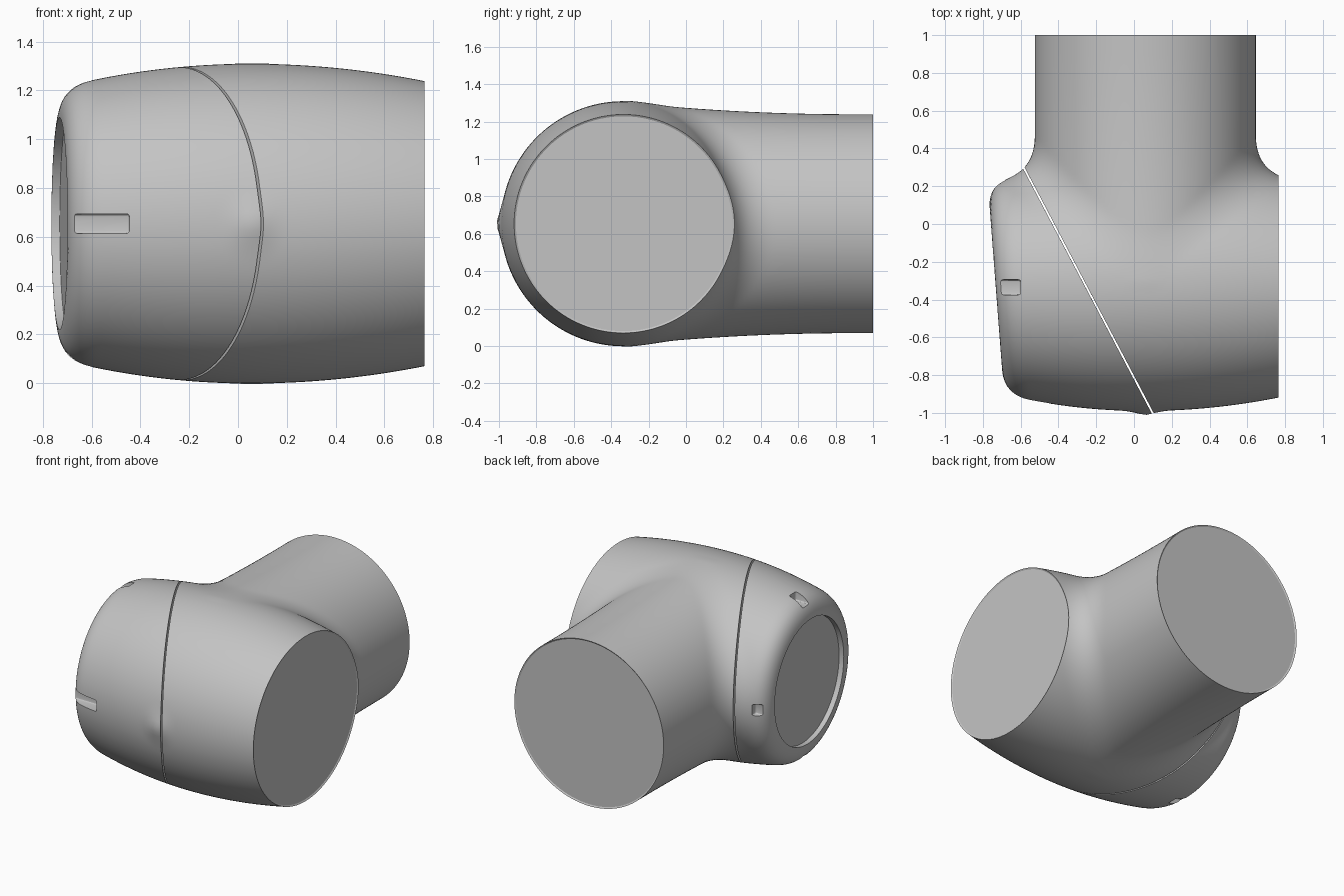
import bpy, bmesh
from math import hypot, pi
from mathutils import Vector, Matrix

if "Cube" in bpy.data.objects:
    bpy.data.objects.remove(bpy.data.objects["Cube"], do_unlink=True)

AXIS_Y, AXIS_Z = -0.335, 0.654
END_CO = Vector((-0.732, AXIS_Y, AXIS_Z))
END_NO = Vector((-0.997, -0.077, 0)).normalized()
SEAM_CO = Vector((-0.585, 0.3, AXIS_Z))
SEAM_NO = Vector((0.885, 0.465, 0)).normalized()

grey = bpy.data.materials.new("light grey")
grey.use_nodes = True
grey.diffuse_color = (0.55, 0.55, 0.55, 1)
grey.node_tree.nodes["Principled BSDF"].inputs["Base Color"].default_value = (0.55, 0.55, 0.55, 1)


def blend(a, b, k):
    """Smallest of two distances, with a fillet of size k."""
    h = max(k - abs(a - b), 0)
    return min(a, b) - h * h / (4 * k)


def shape(p):
    """Distance field of the barrel, its side branch and the rounded tilted end."""
    x, y, z = p.x, p.y, p.z - AXIS_Z
    bulge = 0.139 if x > 0.05 else 0.16
    barrel = hypot(y - AXIS_Y, z) - (0.655 - bulge * (x - 0.05) ** 2)
    t = max(0, (0.9 - max(y, AXIS_Y)) / 1.235)
    tall = 0.585 + 0.065 * t * t
    branch = (hypot((x - 0.06) / 0.585, z / tall) - 1) * 0.6 + max(0, AXIS_Y - y)
    k = 0.02 + 0.18 * max(0, 1 - (z / 0.65) ** 2)
    d = blend(barrel, branch, k)
    d = -blend(-d, -(p - END_CO).dot(END_NO), 0.13)
    return max(d, x - 0.85, y - 1.08)


def project(bm):
    e = 0.001
    steps = [Vector((e, 0, 0)), Vector((0, e, 0)), Vector((0, 0, e))]
    for v in bm.verts:
        for _ in range(2):
            d = shape(v.co)
            g = Vector([(shape(v.co + s) - d) / e for s in steps])
            if g.length_squared > 0.01:
                v.co -= g * (d / g.length_squared)


def add_object(name, bm):
    mesh = bpy.data.meshes.new(name)
    bm.to_mesh(mesh)
    bm.free()
    mesh.materials.append(grey)
    obj = bpy.data.objects.new(name, mesh)
    bpy.context.collection.objects.link(obj)
    return obj


def activate(obj):
    bpy.ops.object.select_all(action='DESELECT')
    obj.select_set(True)
    bpy.context.view_layer.objects.active = obj


def cylinder(bm, start, end, radius, segments=96):
    axis = end - start
    turn = axis.to_track_quat('Z', 'Y').to_matrix().to_4x4()
    bmesh.ops.create_cone(bm, cap_ends=True, segments=segments, radius1=radius, radius2=radius,
                          depth=axis.length, matrix=Matrix.Translation((start + end) / 2) @ turn)


def slice_off(bm, co, no, rim=0.0):
    """Remove everything beyond a plane, close the cut and optionally sink its face."""
    geom = bm.verts[:] + bm.edges[:] + bm.faces[:]
    cut = bmesh.ops.bisect_plane(bm, geom=geom, dist=0.0005, plane_co=co, plane_no=no, clear_outer=True)
    edges = [g for g in cut["geom_cut"] if isinstance(g, bmesh.types.BMEdge)]
    faces = bmesh.ops.edgeloop_fill(bm, edges=edges)["faces"]
    bmesh.ops.recalc_face_normals(bm, faces=bm.faces[:])
    if rim:
        face = bmesh.ops.extrude_discrete_faces(bm, faces=faces)["faces"][0]
        centre = face.calc_center_bounds()
        for v in face.verts:
            v.co += (centre - v.co).normalized() * rim - no * 0.006


# Rough union of the two tubes, remeshed and drawn onto the smooth blended surface
bm = bmesh.new()
cylinder(bm, END_CO, Vector((0.85, AXIS_Y, AXIS_Z)), 0.6)
cylinder(bm, Vector((0.06, AXIS_Y, AXIS_Z)), Vector((0.06, 1.08, AXIS_Z)), 0.585)
rough = add_object("rough_body", bm)
activate(rough)
remesh = rough.modifiers.new("Remesh", 'REMESH')
remesh.mode = 'VOXEL'
remesh.voxel_size = 0.025
bpy.ops.object.modifier_apply(modifier=remesh.name)
body = bmesh.new()
body.from_mesh(rough.data)
bpy.data.objects.remove(rough, do_unlink=True)
project(body)
for _ in range(3):
    bmesh.ops.smooth_vert(body, verts=body.verts[:], factor=0.5,
                          use_axis_x=True, use_axis_y=True, use_axis_z=True)
    project(body)

# Main housing with flat, slightly sunk flange faces
bm = body.copy()
slice_off(bm, Vector((0.764, 0, 0)), Vector((1, 0, 0)), 0.01)
slice_off(bm, Vector((0, 1, 0)), Vector((0, 1, 0)), 0.01)
slice_off(bm, SEAM_CO + SEAM_NO * 0.005, -SEAM_NO)
housing = add_object("main_housing", bm)

# End cap beyond the slanted seam
slice_off(body, SEAM_CO - SEAM_NO * 0.005, SEAM_NO)
end_cap = add_object("end_cap", body)

# Cutters: round recess in the end, and four slots around the rim
cutters = []
bm = bmesh.new()
cylinder(bm, END_CO - END_NO * 0.035, END_CO + END_NO * 0.2, 0.435, 128)
cutters.append(add_object("recess_cutter", bm))
for i, slot_end in enumerate((-0.445, -0.6, -0.68, -0.6)):
    bm = bmesh.new()
    length = slot_end + 0.9
    bmesh.ops.create_cube(bm, size=1, matrix=Matrix.Diagonal((length, 0.3, 0.08, 1)))
    bmesh.ops.bevel(bm, geom=bm.edges[:], offset=0.012, segments=3, profile=0.5, affect='EDGES')
    bmesh.ops.translate(bm, verts=bm.verts[:], vec=(slot_end - length / 2, -0.525 - 0.15, 0))
    turn = Matrix.Rotation(-i * pi / 2, 4, 'X')
    bmesh.ops.transform(bm, verts=bm.verts[:],
                        matrix=Matrix.Translation((0, AXIS_Y, AXIS_Z)) @ turn)
    cutters.append(add_object("slot_cutter", bm))

activate(end_cap)
for cutter in cutters:
    cutter.hide_render = True
    cut = end_cap.modifiers.new("Cut", 'BOOLEAN')
    cut.operation = 'DIFFERENCE'
    cut.solver = 'EXACT'
    cut.object = cutter
    bpy.ops.object.modifier_apply(modifier=cut.name)
    bpy.data.objects.remove(cutter, do_unlink=True)

for obj in (housing, end_cap):
    activate(obj)
    bpy.ops.object.shade_smooth_by_angle(angle=0.5)
